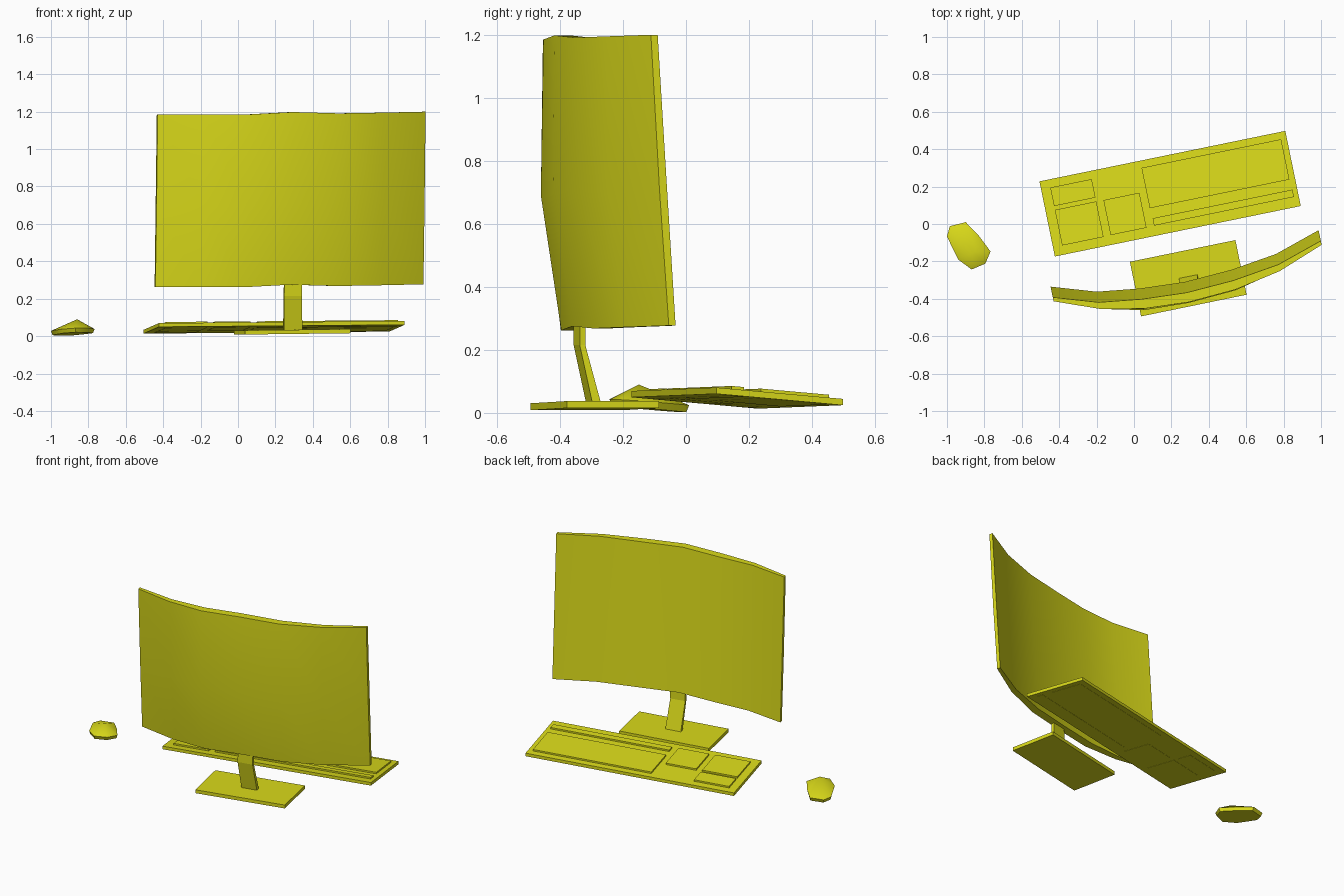
import bpy, bmesh, math
from mathutils import Vector

if "Cube" in bpy.data.objects:
    bpy.data.objects.remove(bpy.data.objects["Cube"])

ANGLE = math.radians(11.6)
U = Vector((math.cos(ANGLE), math.sin(ANGLE), 0))
V = Vector((-math.sin(ANGLE), math.cos(ANGLE), 0))

mat = bpy.data.materials.new("yellow_plastic")
mat.diffuse_color = (0.7, 0.7, 0.01, 1)
mat.use_nodes = True
mat.node_tree.nodes["Principled BSDF"].inputs["Base Color"].default_value = mat.diffuse_color


def loft(name, rings, smooth=None, tip=None):
    """Join matching rings of points and close both ends (optionally with a tip point)."""
    bm = bmesh.new()
    loops = [[bm.verts.new(p) for p in r] for r in rings]
    n = len(loops[0])
    for a, b in zip(loops, loops[1:]):
        for i in range(n):
            j = (i + 1) % n
            bm.faces.new((a[i], a[j], b[j], b[i]))
    bm.faces.new(loops[0])
    if tip:
        t = bm.verts.new(tip)
        for i in range(n):
            bm.faces.new((loops[-1][i], loops[-1][(i + 1) % n], t))
    else:
        bm.faces.new(loops[-1])
    bmesh.ops.recalc_face_normals(bm, faces=bm.faces)
    me = bpy.data.meshes.new(name)
    bm.to_mesh(me)
    bm.free()
    ob = bpy.data.objects.new(name, me)
    bpy.context.collection.objects.link(ob)
    me.materials.append(mat)
    if smooth:
        bpy.ops.object.select_all(action='DESELECT')
        ob.select_set(True)
        bpy.context.view_layer.objects.active = ob
        bpy.ops.object.shade_smooth_by_angle(angle=math.radians(smooth))
    return ob


def slab(name, center, u0, u1, v0, v1, plane, lo, hi):
    """Turned plate whose surface follows z = plane[0] + plane[1]*u + plane[2]*v."""
    def ring(h):
        return [Vector(center) + U * u + V * v
                + Vector((0, 0, plane[0] + plane[1] * u + plane[2] * v + h))
                for u, v in ((u0, v0), (u1, v0), (u1, v1), (u0, v1))]
    return loft(name, [ring(lo), ring(hi)])


# Curved screen: x, front y at bottom, edge thickness, mid thickness, z offset
columns = [(-0.446, -0.335, 0.022, 0.024, 0.000),
           (-0.200, -0.362, 0.036, 0.062, 0.000),
           (0.030, -0.345, 0.052, 0.090, 0.000),
           (0.270, -0.310, 0.052, 0.086, 0.013),
           (0.520, -0.245, 0.050, 0.084, 0.006),
           (0.760, -0.160, 0.036, 0.062, 0.010),
           (0.987, -0.033, 0.022, 0.024, 0.015)]
sections = []
for x, y, edge, mid, dz in columns:
    def at(back, z):
        return Vector((x, y, z + dz)) - V * back
    sections.append([at(0, 0.262), at(0.028, 0.70), at(0.058, 1.185),
                     at(0.058 + edge, 1.185), at(0.028 + mid, 0.69), at(edge, 0.262)])
loft("curved_screen", sections, smooth=35)

# Stand stem, bent backwards
stem = []
for c, w, d in (((0.293, -0.292, 0.025), 0.050, 0.014),
                ((0.292, -0.338, 0.215), 0.048, 0.009),
                ((0.295, -0.338, 0.310), 0.048, 0.009)):
    stem.append([Vector(c) + U * w * a + V * d * b
                 for a, b in ((-1, -1), (1, -1), (1, 1), (-1, 1))])
loft("stand_stem", stem)

# Stand base plate
slab("stand_base", (0.29, -0.29, 0), -0.288, 0.288, -0.149, 0.149,
     (0.034, 0.012, 0), -0.022, 0)

# Keyboard plate and raised key blocks
KEYS_AT = (0.193, 0.162, 0)
TILT = (0.057, 0.0082, -0.088)
slab("keyboard_body", KEYS_AT, -0.671, 0.671, -0.205, 0.205, TILT, -0.02, 0)
blocks = {"upper_side_keys": (-0.621, -0.395, 0.060, 0.161),
          "number_keys": (-0.621, -0.395, -0.155, 0.039),
          "arrow_keys": (-0.356, -0.160, -0.153, 0.038),
          "main_keys": (-0.122, 0.640, -0.054, 0.166),
          "long_key_row": (-0.118, 0.645, -0.150, -0.110)}
for name, rect in blocks.items():
    slab(name, KEYS_AT, *rect, TILT, -0.021, 0.010)

# Mouse: faceted outline rising to a hump
outline = [(-1.0, -0.067), (-0.985, -0.012), (-0.9, 0.01), (-0.83, -0.062),
           (-0.767, -0.147), (-0.795, -0.212), (-0.868, -0.243), (-0.94, -0.19)]
cx, cy = -0.88, -0.12


def mouse_ring(scale, h):
    return [(cx + (x - cx) * scale, cy + (y - cy) * scale,
             h + 0.012 - 0.07 * (y - cy) + 0.02 * (x - cx)) for x, y in outline]


loft("mouse", [mouse_ring(0.93, 0), mouse_ring(1.0, 0.022)],
     smooth=40, tip=(-0.86, -0.15, 0.09))
